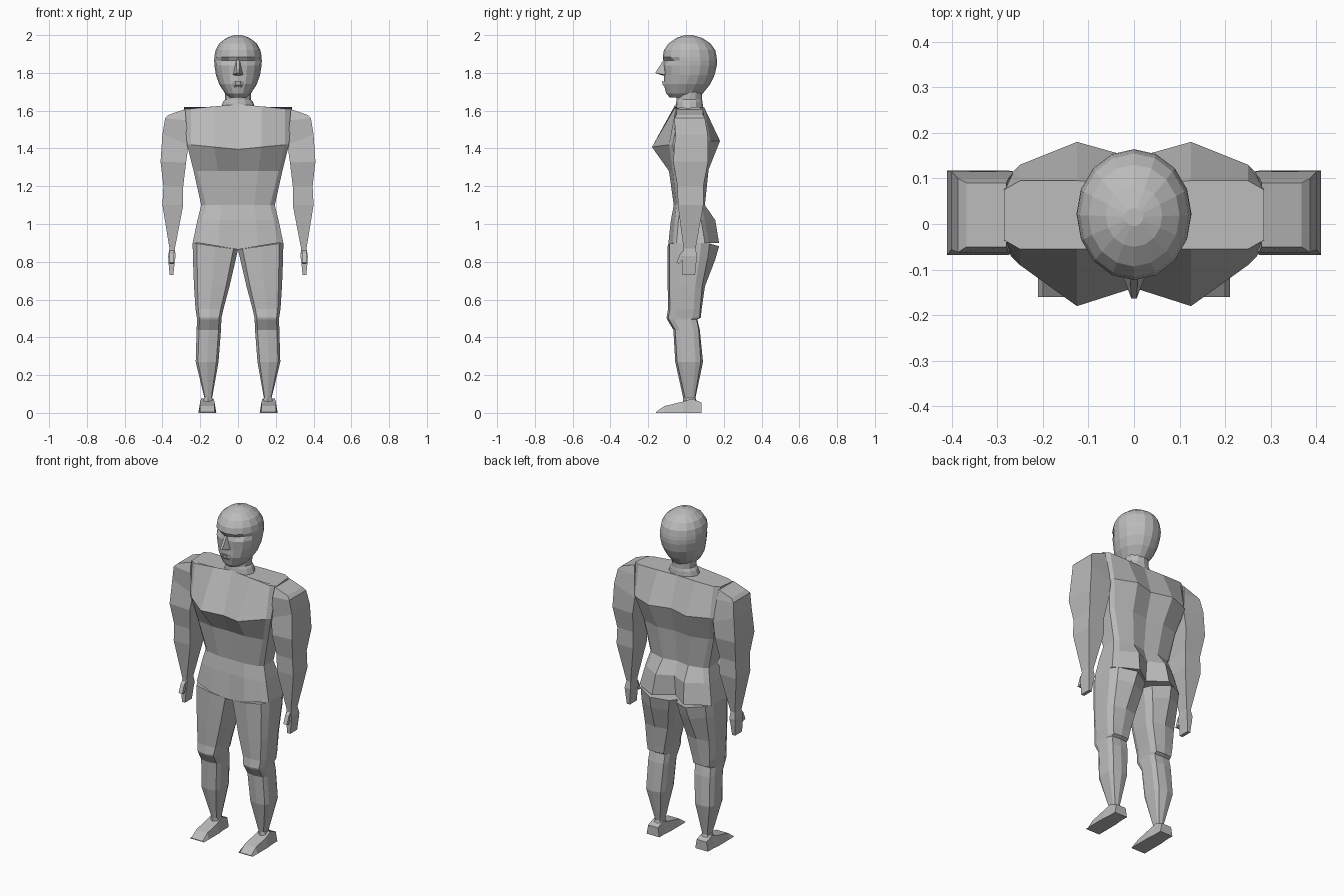
import bpy, bmesh, math

grey = bpy.data.materials.new("plain grey")
grey.diffuse_color = (0.5, 0.5, 0.5, 1)


def finish(bm, name, mirror=False):
    bmesh.ops.recalc_face_normals(bm, faces=bm.faces)
    me = bpy.data.meshes.new(name)
    bm.to_mesh(me)
    bm.free()
    me.materials.append(grey)
    ob = bpy.data.objects.new(name, me)
    bpy.context.collection.objects.link(ob)
    if mirror:
        ob.modifiers.new("mirror", 'MIRROR').use_axis[0] = True
    return ob


def loft(name, rings, mirror=False):
    """Skin a list of equal-length point rings and cap both ends."""
    bm = bmesh.new()
    vs = [[bm.verts.new(p) for p in r] for r in rings]
    n = len(vs[0])
    for a, b in zip(vs, vs[1:]):
        for i in range(n):
            j = (i + 1) % n
            bm.faces.new((a[i], a[j], b[j], b[i]))
    bm.faces.new(vs[0])
    bm.faces.new(vs[-1])
    return finish(bm, name, mirror)


def hull(name, pts, mirror=False):
    bm = bmesh.new()
    for p in pts:
        bm.verts.new(p)
    bmesh.ops.convex_hull(bm, input=bm.verts)
    return finish(bm, name, mirror)


def oval(z, w, yf, yb, n=16):
    c, d = (yf + yb) / 2, (yb - yf) / 2
    return [(w * math.sin(t), c - d * math.cos(t), z)
            for t in (2 * math.pi * i / n for i in range(n))]


# Torso: half sections mirrored into full rings
def torso_ring(zc, zs, zb, xs, xo, f0, fm, fs, bs, b_m, b0):
    xm = xs / 2
    half = [(0, f0, zc), (xm, fm, (zc + zs) / 2), (xs, fs, zs), (xo, fs + .02, zs),
            (xo, bs - .02, zb), (xs, bs, zb), (xm, b_m, zb), (0, b0, zb)]
    return half + [(-x, y, z) for x, y, z in half[-2:0:-1]]


loft("torso", [torso_ring(*r) for r in (
    (1.635, 1.61, 1.62, .25, .285, -.055, -.055, -.055, .095, .095, .09),
    (1.395, 1.42, 1.44, .25, .27, -.14, -.18, -.09, .13, .18, .145),
    (1.28, 1.28, 1.29, .215, .235, -.085, -.09, -.07, .09, .12, .105),
    (1.10, 1.10, 1.10, .17, .195, -.065, -.065, -.05, .08, .10, .085),
    (1.02, 1.02, 1.02, .19, .215, -.075, -.08, -.06, .10, .155, .11),
    (.865, .90, .90, .21, .24, -.085, -.095, -.07, .12, .175, .10))])

# Neck
loft("neck", [oval(1.615, .09, -.055, .09, 12), oval(1.645, .08, -.052, .088, 12),
              oval(1.66, .068, -.05, .085, 12), oval(1.72, .07, -.05, .085, 12)])

# Head with pressed-in eye sockets
head = loft("head", [oval(*r) for r in (
    (1.67, .045, -.085, .06), (1.69, .068, -.105, .088), (1.74, .10, -.118, .128),
    (1.79, .117, -.116, .152), (1.84, .125, -.119, .163), (1.865, .126, -.12, .164),
    (1.885, .125, -.123, .162), (1.92, .119, -.117, .155), (1.955, .10, -.093, .13),
    (1.985, .062, -.05, .085), (2.0, .02, -.005, .035))])
for v in head.data.vertices:
    if abs(v.co.z - 1.865) < .004 and .02 < abs(v.co.x) < .1 and v.co.y < 0:
        v.co.y += .018

# Nose and lips
hull("nose", [(s * x, y, z) for s in (1, -1) for x, y, z in (
    (.008, -.118, 1.87), (.006, -.163, 1.80), (.026, -.11, 1.79), (.008, -.12, 1.785))])
hull("lips", [(s * x, y, z) for s in (1, -1) for x, y, z in (
    (.045, -.10, 1.748), (.012, -.126, 1.757), (.015, -.123, 1.735), (.02, -.11, 1.722))])


# Legs: bevelled box sections, back line bulging in the middle
def leg_ring(zi, zo, xi, xo, yf, yb, bulge):
    w, d = xo - xi, yb - bulge - yf
    def p(fx, y):
        return (xi + w * fx, y, zi + (zo - zi) * fx)
    return [p(.1, yf + .01), p(.5, yf), p(.9, yf + .01), p(1, yf + .25 * d),
            p(1, yf + .8 * d), p(.9, yb - bulge), p(.5, yb), p(.1, yb - bulge),
            p(0, yf + .8 * d), p(0, yf + .25 * d)]


loft("leg", [leg_ring(*r) for r in (
    (.865, .90, 0, .24, -.097, .175, .05), (.80, .825, .015, .239, -.097, .155, .04),
    (.67, .67, .045, .233, -.097, .10, .015), (.55, .55, .077, .225, -.095, .083, .008),
    (.505, .505, .087, .218, -.103, .078, .006), (.495, .495, .088, .217, -.10, .06, .004),
    (.44, .44, .09, .219, -.067, .073, .006), (.27, .27, .103, .224, -.057, .09, .012),
    (.08, .08, .137, .178, -.015, .05, .004), (.05, .05, .132, .19, -.015, .06, .004))], True)

# Feet: sections running heel to toe
loft("foot", [[(.115 + t, y, 0), (.21 - t, y, 0), (.20 - t, y, h), (.125 + t, y, h)]
              for y, h, t in ((.083, .055, .005), (.03, .075, .005), (-.015, .06, 0),
                              (-.115, .036, 0), (-.16, .004, 0))], True)


# Arms and hands: four-sided sections
def arm_ring(zi, zo, xi, xo, yf, yb):
    return [(xi, yf, zi), (xo, yf, zo), (xo, yb, zo), (xi, yb, zi)]


loft("arm", [arm_ring(*r) for r in (
    (1.608, 1.578, .28, .367, -.05, .09), (1.55, 1.56, .275, .386, -.062, .10),
    (1.42, 1.475, .262, .40, -.056, .115), (1.325, 1.33, .275, .41, -.068, .117),
    (1.20, 1.20, .29, .395, -.045, .092), (1.10, 1.10, .29, .40, -.043, .092),
    (.865, .865, .335, .362, -.012, .05))], True)
loft("hand", [arm_ring(*r) for r in (
    (.875, .875, .335, .362, -.01, .05), (.83, .83, .33, .37, -.018, .058),
    (.80, .80, .335, .368, -.018, .055), (.73, .73, .342, .362, -.018, .048))], True)
hull("thumb", [(x, y, z) for x in (.338, .362) for y, z in (
    (-.005, .865), (-.03, .845), (-.05, .795), (-.035, .79), (-.01, .82))], True)
